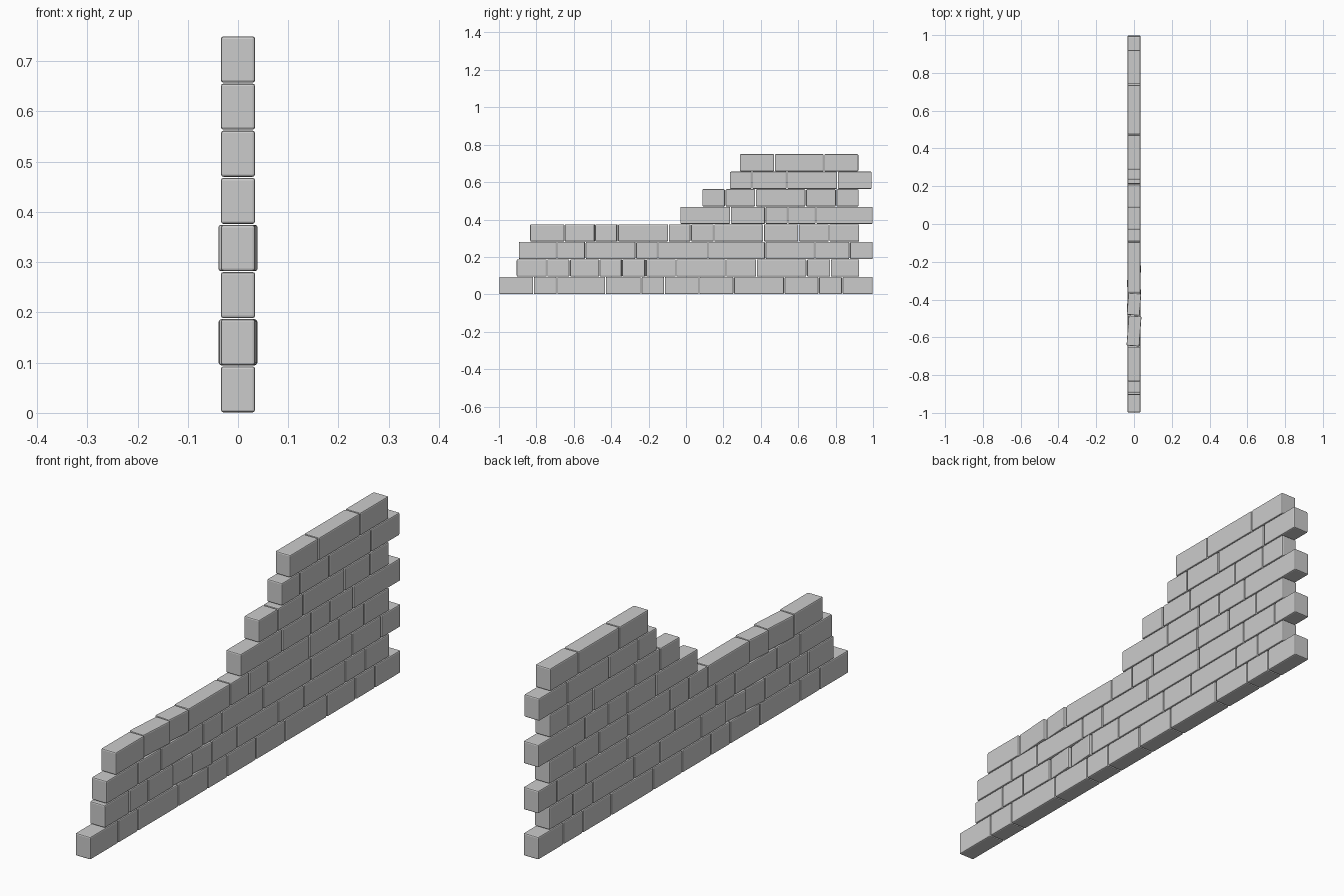
import bpy, bmesh
from mathutils import Matrix, Vector

if "Cube" in bpy.data.objects:
    bpy.data.objects.remove(bpy.data.objects["Cube"])

H, D, GAP = 0.0938, 0.068, 0.004

# brick joint positions along y for every course, bottom to top
COURSES = [
    [-1, -.815, -.69, -.43, -.24, -.115, .07, .255, .525, .71, .835, 1],
    [-.907, -.743, -.622, -.462, -.34, -.215, -.053, .214, .377, .645, .773, .928],
    [-.895, -.69, -.538, -.268, -.15, .118, .424, .69, .875, 1],
    [-.835, -.648, -.485, -.365, -.094, .026, .15, .415, .602, .765, .928],
    [-.032, .238, .424, .545, .695, 1],
    [.085, .21, .372, .64, .803, .925],
    [.233, .353, .54, .81, .995],
    [.286, .473, .738, .923],
]
# slightly twisted bricks: (course, brick) -> angle about z
TWIST = {(3, 1): -.07, (3, 2): -.075, (1, 3): -.08, (1, 4): -.08}


def course(row, joints):
    bm = bmesh.new()
    for i, (a, b) in enumerate(zip(joints, joints[1:])):
        size = Vector((D, b - a - GAP, H - .002))
        centre = Vector((0, (a + b) / 2, (row + .5) * H))
        m = (Matrix.Translation(centre)
             @ Matrix.Rotation(TWIST.get((row, i), 0), 4, 'Z')
             @ Matrix.Diagonal(size.to_4d()))
        bmesh.ops.create_cube(bm, size=1, matrix=m)
    # worn, rounded brick edges
    bmesh.ops.bevel(bm, geom=bm.edges[:], offset=.005, segments=2,
                    profile=.5, affect='EDGES')
    me = bpy.data.meshes.new(f"brick_course_{row + 1}")
    bm.to_mesh(me)
    bm.free()
    bpy.context.collection.objects.link(bpy.data.objects.new(me.name, me))


# stacked brick courses
for row, joints in enumerate(COURSES):
    course(row, joints)
